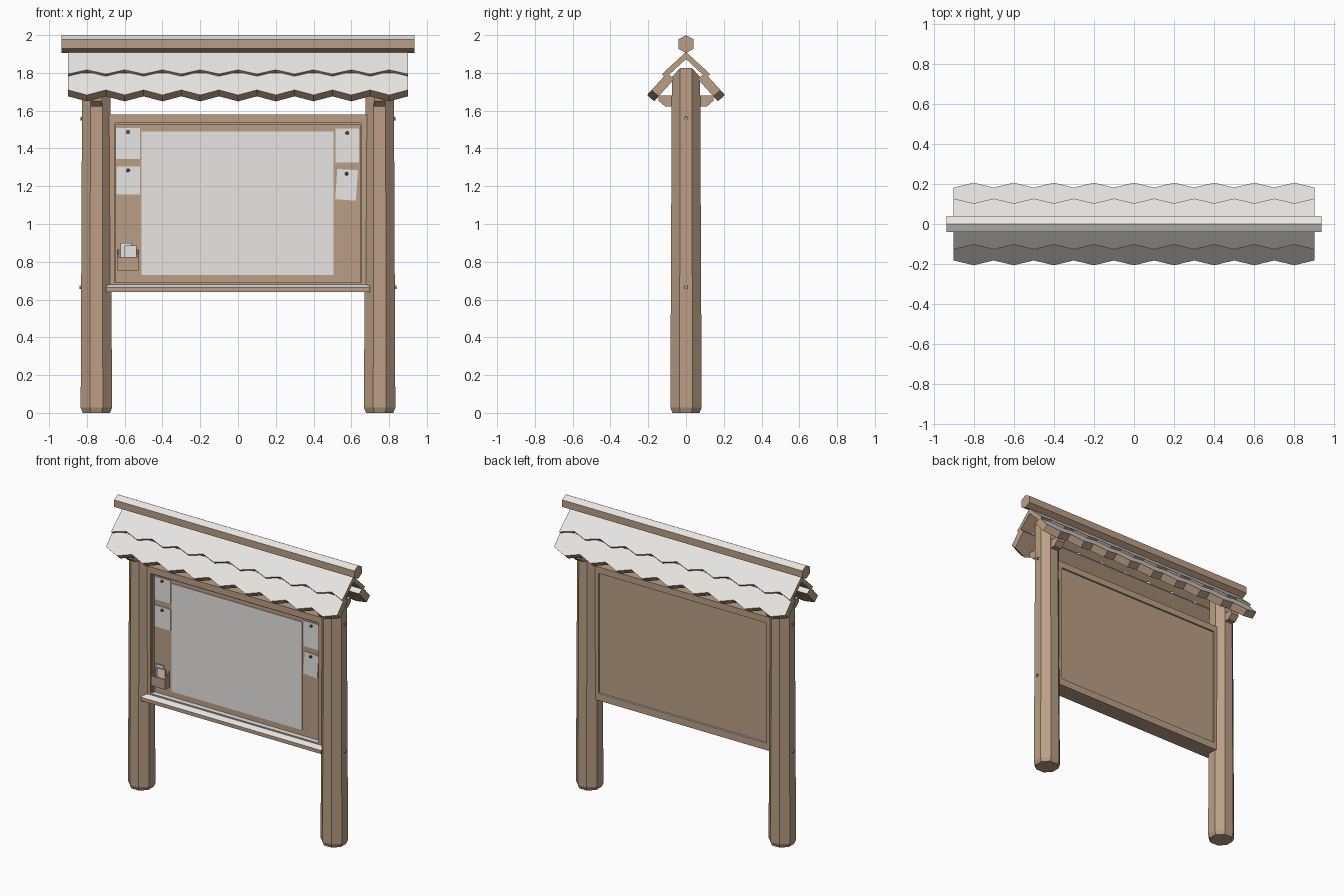
import bpy, bmesh, math
from mathutils import Matrix, Vector

cube = bpy.data.objects.get("Cube")
if cube:
    bpy.data.objects.remove(cube)


def material(name, rgb):
    m = bpy.data.materials.new(name)
    m.use_nodes = True
    m.diffuse_color = (*rgb, 1)
    m.node_tree.nodes["Principled BSDF"].inputs["Base Color"].default_value = (*rgb, 1)
    return m


WOOD = material("brown_wood", (0.5, 0.345, 0.235))
PALE = material("pale_grey", (0.8, 0.79, 0.77))
DARK = material("dark_pin", (0.12, 0.09, 0.07))


def finish(name, bm, mat, pale_top=False):
    """Store the mesh; optionally give upward faces the pale colour."""
    bmesh.ops.recalc_face_normals(bm, faces=bm.faces)
    bm.normal_update()
    if pale_top:
        for f in bm.faces:
            f.material_index = int(f.normal.z > 0.3)
    me = bpy.data.meshes.new(name)
    bm.to_mesh(me)
    bm.free()
    me.materials.append(mat)
    if pale_top:
        me.materials.append(PALE)
    ob = bpy.data.objects.new(name, me)
    bpy.context.collection.objects.link(ob)
    return ob


def loft(name, rings, mat, pale_top=False):
    """Skin a list of equal closed rings and cap both ends."""
    bm = bmesh.new()
    loops = [[bm.verts.new(p) for p in r] for r in rings]
    for a, b in zip(loops, loops[1:]):
        for i in range(len(a)):
            j = (i + 1) % len(a)
            bm.faces.new((a[i], a[j], b[j], b[i]))
    bm.faces.new(loops[0])
    bm.faces.new(loops[-1])
    return finish(name, bm, mat, pale_top)


def prism(name, profile, x0, x1, mat, pale_top=False):
    """Extrude a (y, z) profile along x."""
    return loft(name, [[(x, y, z) for y, z in profile] for x in (x0, x1)], mat, pale_top)


def box(name, x, y, z, mat, pale_top=False, turn=0):
    (x0, x1), (y0, y1), (z0, z1) = x, y, z
    bm = bmesh.new()
    bmesh.ops.create_cube(bm, size=1)
    bmesh.ops.scale(bm, vec=(x1 - x0, y1 - y0, z1 - z0), verts=bm.verts)
    bmesh.ops.rotate(bm, matrix=Matrix.Rotation(math.radians(turn), 3, 'Y'), verts=bm.verts)
    bmesh.ops.translate(bm, vec=((x0 + x1) / 2, (y0 + y1) / 2, (z0 + z1) / 2), verts=bm.verts)
    return finish(name, bm, mat, pale_top)


def peg(name, centre, axis, radius, depth, sides, mat):
    bm = bmesh.new()
    turn = Vector((0, 0, 1)).rotation_difference(Vector(axis)).to_matrix().to_4x4()
    bmesh.ops.create_cone(bm, cap_ends=True, segments=sides, radius1=radius,
                          radius2=radius * 0.8, depth=depth,
                          matrix=Matrix.Translation(centre) @ turn)
    return finish(name, bm, mat)


# Octagonal tapered posts with gabled tops, cross brackets and bolts
def octagon(cx, half, height):
    r = half / math.cos(math.pi / 8)
    ring = []
    for k in range(8):
        a = math.pi / 8 + k * math.pi / 4
        x, y = r * math.cos(a), r * math.sin(a)
        ring.append((cx + x, y, height(y)))
    return ring


for side, s in (("left", 1), ("right", -1)):
    cx = 0.75 * s
    loft(side + "_post", [
        octagon(cx, 0.072, lambda y: 0),
        octagon(cx, 0.083, lambda y: 0.028),
        octagon(cx, 0.075, lambda y: 1.86 - abs(y) * 1.1)], WOOD)
    prism(side + "_bracket", [(-0.145, 1.68), (-0.145, 1.652), (-0.11, 1.622),
                              (0.11, 1.622), (0.145, 1.652), (0.145, 1.68)],
          cx - 0.03, cx + 0.03, WOOD)
    for label, z, x in (("upper", 1.558, 0.825), ("lower", 0.665, 0.829)):
        peg(f"{side}_{label}_bolt", (x * s, 0, z), (s, 0, 0), 0.013, 0.018, 6, WOOD)


# Roof: two overlapping zigzag shingle rows on each slope
def shingles(name, s, inner, outer, thick, phase, square_end):
    (yi, zi), (yo, zo) = inner, outer
    d = Vector((yo - yi, zo - zi)).normalized()
    drop = Vector((d.y, -d.x)) * thick
    rings = []
    for i in range(19):
        x = -0.9 + 0.1 * i
        tip = Vector(outer)
        if i % 2 == phase:
            tip -= d * (0.024 / d.x)
        top = Vector(inner)
        low = top + drop if square_end else top - Vector((0, thick / d.x))
        rings.append([(x, p.x * s, p.y) for p in (top, tip, tip + drop, low)])
    return loft(name, rings, WOOD, pale_top=True)


for side, s in (("front", -1), ("back", 1)):
    shingles(side + "_lower_shingles", s, (0.1, 1.8), (0.206, 1.683), 0.05, 0, True)
    shingles(side + "_upper_shingles", s, (0, 1.911), (0.127, 1.794), 0.028, 1, False)

prism("ridge_beam", [(0, 2), (0.041, 1.977), (0.041, 1.928), (0, 1.905),
                     (-0.041, 1.928), (-0.041, 1.977)], -0.935, 0.935, WOOD, True)

# Board, frame and sill
FACE = -0.005
box("notice_panel", (-0.66, 0.66), (FACE, 0.028), (0.66, 1.56), WOOD)
box("frame_top_rail", (-0.69, 0.69), (-0.04, 0.04), (1.535, 1.58), WOOD)
box("frame_bottom_rail", (-0.69, 0.69), (-0.04, 0.04), (0.64, 0.69), WOOD, True)
box("inner_top_lip", (-0.66, 0.66), (-0.025, FACE), (1.525, 1.537), WOOD)
for side, s in (("left", 1), ("right", -1)):
    box(side + "_frame_stile", sorted((0.655 * s, 0.69 * s)), (-0.04, 0.04), (0.66, 1.57), WOOD)
    box(side + "_inner_lip", sorted((0.647 * s, 0.657 * s)), (-0.025, FACE), (0.68, 1.535), WOOD)
prism("sill", [(-0.078, 0.64), (-0.078, 0.665), (-0.035, 0.682), (-0.035, 0.64)],
      -0.7, 0.7, WOOD, True)

# Poster, notes and pins
SHEET = (FACE - 0.005, FACE)
box("poster", (-0.51, 0.505), SHEET, (0.73, 1.49), PALE)
notes = [("upper_right", (-0.645, -0.52), (1.345, 1.507), 0, 1.487),
         ("lower_right", (-0.643, -0.52), (1.155, 1.305), 0, 1.284),
         ("upper_left", (0.516, 0.64), (1.325, 1.505), 0, 1.482),
         ("lower_left", (0.52, 0.63), (1.127, 1.288), 4, 1.266)]
for name, xs, zs, turn, pin in notes:
    box(name + "_note", xs, SHEET, zs, PALE, turn=turn)
    peg(name + "_pin", (sum(xs) / 2, FACE - 0.009, pin), (0, -1, 0), 0.01, 0.014, 8, DARK)

# Leaflet holder with sloping sides
X0, X1, FRONT = -0.637, -0.528, -0.055
box("holder_front", (X0, X1), (FRONT, FRONT + 0.006), (0.755, 0.825), WOOD)
box("holder_base", (X0, X1), (FRONT, FACE), (0.755, 0.763), WOOD)
for side, x in (("right", X0), ("left", X1 - 0.006)):
    prism(f"holder_{side}_side", [(FACE, 0.755), (FRONT, 0.755), (FRONT, 0.825), (FACE, 0.865)],
          x, x + 0.006, WOOD)
box("back_leaflet", (-0.623, -0.565), (-0.024, -0.016), (0.77, 0.9), PALE)
box("front_leaflet", (-0.602, -0.538), (-0.042, -0.034), (0.77, 0.885), PALE)
